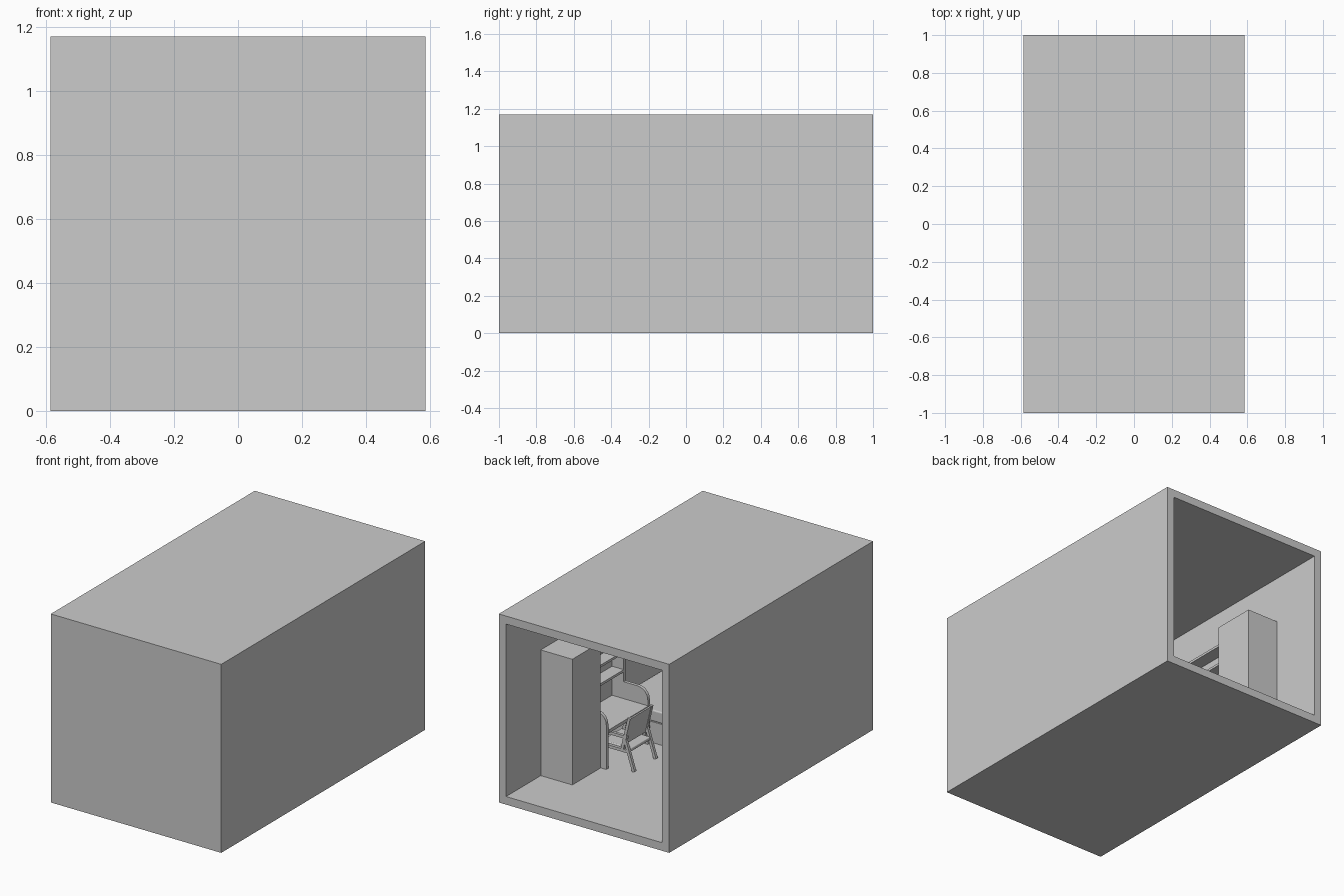
import bpy, bmesh, math
from mathutils import Vector

if "Cube" in bpy.data.objects:
    bpy.data.objects.remove(bpy.data.objects["Cube"])

WX, FZ = 0.535, 0.05          # inner wall position, floor level


def mesh_object(name, bm):
    bmesh.ops.recalc_face_normals(bm, faces=bm.faces)
    me = bpy.data.meshes.new(name)
    bm.to_mesh(me)
    bm.free()
    ob = bpy.data.objects.new(name, me)
    bpy.context.scene.collection.objects.link(ob)
    return ob


def mirror(ob):
    """Repeat a piece of furniture on the other side of the room."""
    m = ob.modifiers.new("Mirror", "MIRROR")
    m.use_axis[0] = True
    return ob


def box(name, x, y, z, bevel=0.0):
    bm = bmesh.new()
    bmesh.ops.create_cube(bm, size=1)
    for v in bm.verts:
        v.co = [(r[0] + r[1]) / 2 + c * (r[1] - r[0]) for c, r in zip(v.co, (x, y, z))]
    ob = mesh_object(name, bm)
    if bevel:
        b = ob.modifiers.new("Bevel", "BEVEL")
        b.width, b.segments = bevel, 3
    return ob


def extrude_y(name, pts, y0, y1):
    """Closed profile in xz, given thickness along y."""
    bm = bmesh.new()
    face = bm.faces.new([bm.verts.new((x, y0, z)) for x, z in pts])
    new = bmesh.ops.extrude_face_region(bm, geom=[face])["geom"]
    bmesh.ops.translate(bm, vec=(0, y1 - y0, 0),
                        verts=[g for g in new if isinstance(g, bmesh.types.BMVert)])
    return mesh_object(name, bm)


def bar(name, a, b, w=0.018):
    """Square bar between two points."""
    a, b = Vector(a), Vector(b)
    bm = bmesh.new()
    bmesh.ops.create_cube(bm, size=1)
    bmesh.ops.scale(bm, vec=(w, w, (b - a).length), verts=bm.verts)
    ob = mesh_object(name, bm)
    ob.data.transform((b - a).to_track_quat("Z", "Y").to_matrix().to_4x4())
    for v in ob.data.vertices:
        v.co += (a + b) / 2
    return mirror(ob)


# room shell, open at the back
box("floor", (-0.585, 0.585), (-1, 1), (0, FZ))
box("ceiling", (-0.585, 0.585), (-1, 1), (1.12, 1.17))
box("front_wall", (-WX, WX), (-1, -0.95), (FZ, 1.12))
for s, side in ((-1, "left"), (1, "right")):
    box(side + "_wall", sorted((s * WX, s * 0.585)), (-1, 1), (FZ, 1.12))

# wardrobes
mirror(box("wardrobe", (0.318, WX), (0.385, 0.66), (FZ, 0.83)))

# beds
mirror(box("bed_base", (0.175, WX), (-0.95, -0.06), (FZ, 0.18)))
mirror(box("mattress", (0.18, WX), (-0.945, -0.065), (0.18, 0.25), 0.008))

# desk side panels: wide rounded lower part, narrow shelf upright above
r, front = 0.07, 0.28
arc = [(front + r - r * math.cos(t), 0.325 + r * math.sin(t))
       for t in [math.radians(15 * i) for i in range(7)]]
profile = [(WX, FZ), (front, FZ)] + arc + [(0.445, 0.395), (0.445, 0.83), (WX, 0.83)]
for name, y in (("desk_panel_back", 0.362), ("desk_panel_front", -0.045)):
    mirror(extrude_y(name, profile, y, y + 0.02))

# desk top, modesty board and shelves
mirror(box("desk_top", (0.275, WX), (-0.025, 0.362), (0.27, 0.29)))
mirror(box("desk_back_board", (0.525, WX), (-0.025, 0.362), (0.29, 0.83)))
for i, z in enumerate((0.455, 0.57, 0.69, 0.815)):
    mirror(box(f"shelf_{i}", (0.445, WX), (-0.025, 0.362), (z, z + 0.015)))

# chairs facing the desks
y0, y1 = 0.105, 0.315
mirror(box("chair_seat", (0.165, 0.365), (y0 + 0.009, y1 - 0.009), (0.16, 0.182), 0.006))
for i, y in enumerate((y0, y1)):
    bar(f"chair_rear_leg_{i}", (0.135, y, FZ + 0.002), (0.2, y, 0.25))
    bar(f"chair_front_leg_{i}", (0.375, y, FZ + 0.002), (0.335, y, 0.25))
    bar(f"chair_arm_{i}", (0.18, y, 0.25), (0.345, y, 0.25))
    bar(f"chair_post_{i}", (0.215, y, 0.165), (0.165, y, 0.375))
    bar(f"chair_side_rail_{i}", (0.17, y, 0.165), (0.35, y, 0.165))
mirror(extrude_y("chair_back", [(0.2, 0.2), (0.212, 0.2), (0.172, 0.37), (0.16, 0.37)],
                 y0, y1))
